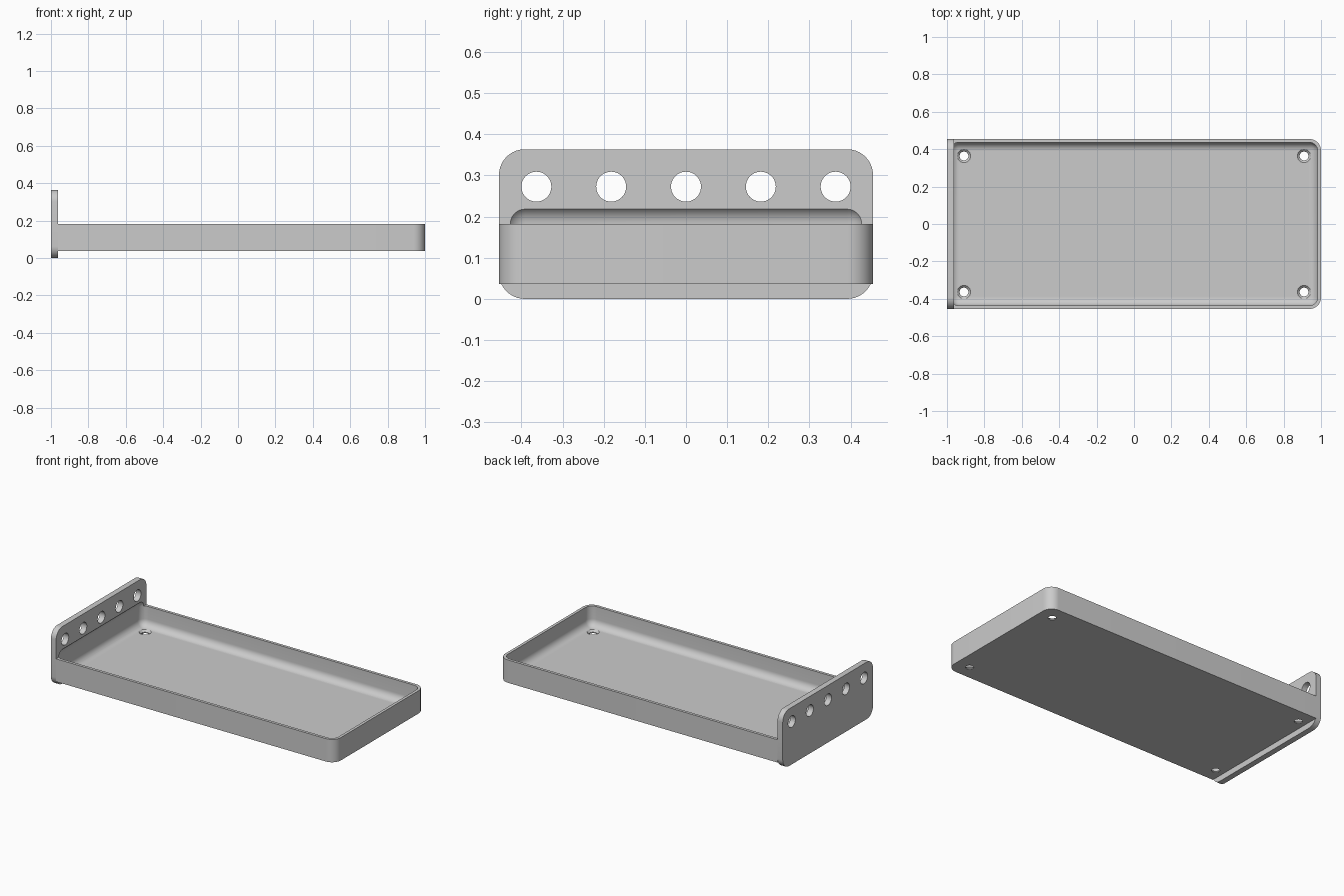
import bpy, bmesh, math
from mathutils import Matrix

cube = bpy.data.objects.get("Cube")
if cube:
    bpy.data.objects.remove(cube, do_unlink=True)

grey = bpy.data.materials.new("light grey plastic")
grey.use_nodes = True
grey.diffuse_color = (0.6, 0.6, 0.6, 1)
grey.node_tree.nodes["Principled BSDF"].inputs["Base Color"].default_value = (0.6, 0.6, 0.6, 1)

WALL = 0.0182             # wall and floor thickness
PLATE = 2 * WALL          # end plate thickness
HALF_Y = 0.4545
PLATE_TOP = 0.3636
TRAY_BOTTOM, TRAY_TOP = 0.0364, 0.1818
FLOOR = TRAY_BOTTOM + WALL
CORNER = 0.0625


def add_object(name, bm):
    bmesh.ops.recalc_face_normals(bm, faces=bm.faces[:])
    mesh = bpy.data.meshes.new(name)
    bm.to_mesh(mesh)
    bm.free()
    mesh.materials.append(grey)
    obj = bpy.data.objects.new(name, mesh)
    bpy.context.collection.objects.link(obj)
    return obj


def rounded_box(name, low, high, radius, pick, segments=10):
    """Box between two corners, rounding the edges chosen by pick(edge direction, edge middle)."""
    bm = bmesh.new()
    bmesh.ops.create_cube(bm, size=1)
    for v in bm.verts:
        v.co = [lo + (c + 0.5) * (hi - lo) for c, lo, hi in zip(v.co, low, high)]
    edges = []
    for e in bm.edges:
        a, b = (v.co for v in e.verts)
        if pick((b - a).normalized(), (a + b) / 2):
            edges.append(e)
    bmesh.ops.bevel(bm, geom=edges, offset=radius, segments=segments,
                    profile=0.5, affect='EDGES')
    return add_object(name, bm)


def cylinder_cutter(bm, centre, r1, r2, depth, turn=Matrix()):
    bmesh.ops.create_cone(bm, cap_ends=True, segments=40, radius1=r1, radius2=r2,
                          depth=depth, matrix=Matrix.Translation(centre) @ turn)


def cut(obj, cutter):
    mod = obj.modifiers.new("cut", 'BOOLEAN')
    mod.operation = 'DIFFERENCE'
    mod.solver = 'EXACT'
    mod.object = cutter
    bpy.context.view_layer.objects.active = obj
    bpy.ops.object.modifier_apply(modifier=mod.name)


# Tray body: upright edges rounded only at the free end
tray = rounded_box("tray", (-1 + PLATE, -HALF_Y, TRAY_BOTTOM), (1, HALF_Y, TRAY_TOP), CORNER,
                   lambda d, m: abs(d.z) > 0.9 and m.x > 0)

# End plate: all four corners rounded
plate = rounded_box("end_plate", (-1, -HALF_Y, 0), (-1 + PLATE, HALF_Y, PLATE_TOP), CORNER,
                    lambda d, m: abs(d.x) > 0.9)

# Fully rounded hollow, biting slightly into the end plate
hollow = rounded_box("hollow_cutter", (-1 + WALL, -HALF_Y + WALL, FLOOR),
                     (1 - WALL, HALF_Y - WALL, 0.2273), 0.0455, lambda d, m: True)

# Row of round holes through the end plate
bm = bmesh.new()
for i in range(-2, 3):
    cylinder_cutter(bm, (-1, i * 0.1818, 0.2727), 0.0364, 0.0364, 0.2,
                    Matrix.Rotation(math.pi / 2, 4, 'Y'))
plate_holes = add_object("plate_hole_cutter", bm)

# Countersunk screw holes in the floor: shaft, then the flared seat
shafts, seats = bmesh.new(), bmesh.new()
for x in (-0.909, 0.909):
    for y in (-0.3636, 0.3636):
        cylinder_cutter(shafts, (x, y, TRAY_BOTTOM), 0.0235, 0.0235, 0.1)
        cylinder_cutter(seats, (x, y, FLOOR - 0.005), 0.0235, 0.0375, 0.014)
shaft_cutter = add_object("screw_shaft_cutter", shafts)
seat_cutter = add_object("screw_seat_cutter", seats)

for cutter in (hollow, shaft_cutter, seat_cutter):
    cut(tray, cutter)
for cutter in (hollow, plate_holes):
    cut(plate, cutter)
for cutter in (hollow, plate_holes, shaft_cutter, seat_cutter):
    bpy.data.objects.remove(cutter, do_unlink=True)

# Smooth the rounded surfaces, keep the rims crisp
for obj in (tray, plate):
    bpy.ops.object.select_all(action='DESELECT')
    obj.select_set(True)
    bpy.context.view_layer.objects.active = obj
    bpy.ops.object.shade_smooth_by_angle(angle=math.radians(30))
